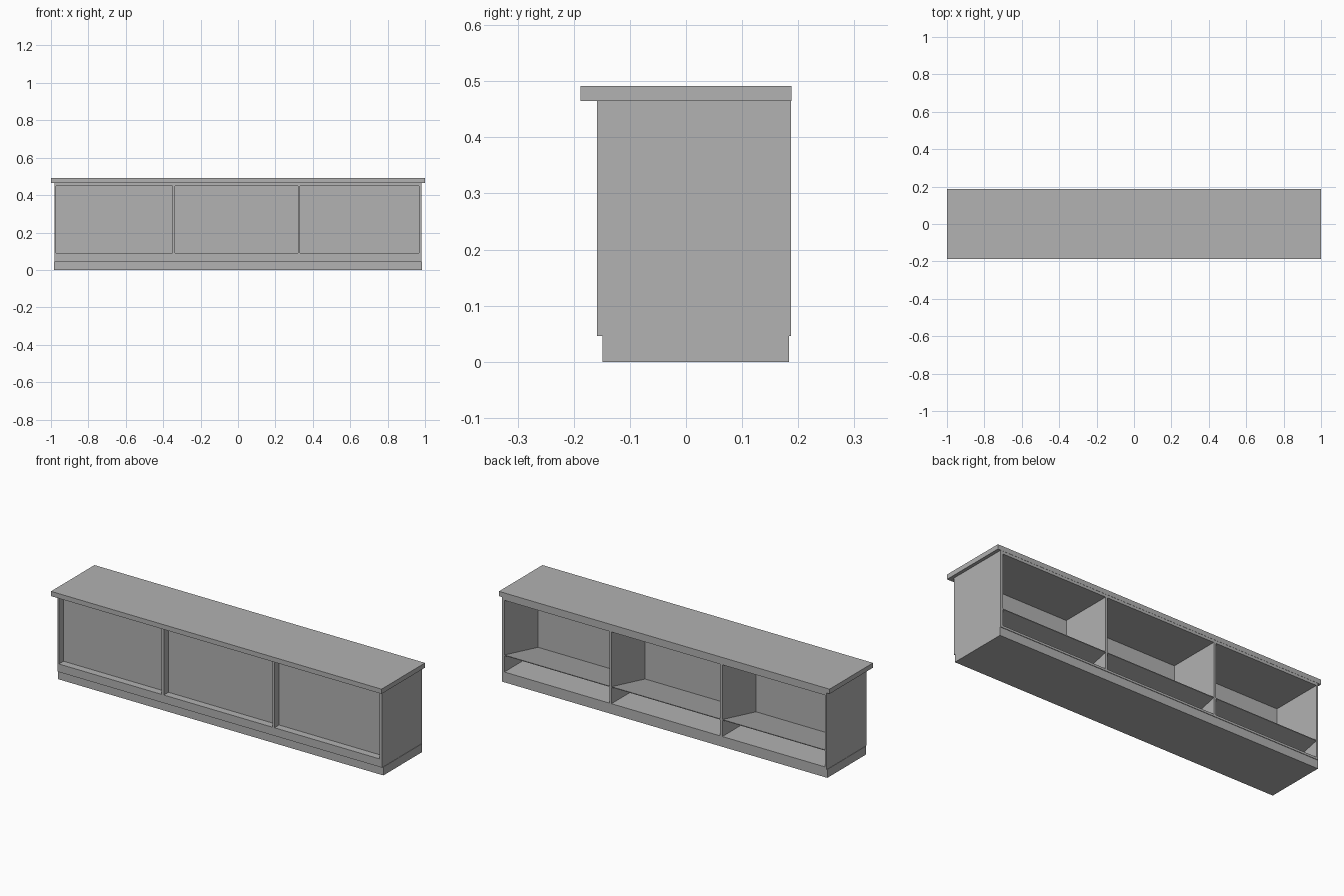
import bpy

cube = bpy.data.objects.get("Cube")
if cube:
    bpy.data.objects.remove(cube, do_unlink=True)

grey = bpy.data.materials.new("plain_grey")
grey.use_nodes = True
colour = (0.445, 0.445, 0.445, 1)
grey.diffuse_color = colour
grey.node_tree.nodes["Principled BSDF"].inputs["Base Color"].default_value = colour


def prism(name, x, profile):
    """Extrude a (y, z) profile between two x positions."""
    n = len(profile)
    verts = [(px, y, z) for px in x for y, z in profile]
    faces = [tuple(range(n))[::-1], tuple(range(n, 2 * n))]
    faces += [(i, (i + 1) % n, n + (i + 1) % n, n + i) for i in range(n)]
    mesh = bpy.data.meshes.new(name)
    mesh.from_pydata(verts, [], faces)
    mesh.materials.append(grey)
    obj = bpy.data.objects.new(name, mesh)
    bpy.context.collection.objects.link(obj)
    return obj


def box(name, x, y, z):
    return prism(name, x, [(y[0], z[0]), (y[1], z[0]), (y[1], z[1]), (y[0], z[1])])


FRONT, BACK = -0.159, 0.187
PANEL = (-0.119, -0.104)
FLOOR, RAIL, CEILING = 0.058, 0.09, 0.45

# Plinth, worktop and the decks closing the carcass
box("plinth", (-0.984, 0.984), (-0.149, 0.184), (0, 0.046))
box("worktop", (-1, 1), (-0.188, 0.188), (0.465, 0.491))
box("ceiling_board", (-0.972, 0.968), (FRONT, BACK), (CEILING, 0.465))
box("floor_board", (-0.972, 0.968), (FRONT, BACK), (0.046, FLOOR))
box("front_bottom_rail", (-0.972, 0.968), (FRONT, PANEL[1]), (FLOOR, RAIL))

# Upright boards
uprights = {
    "right_side": (-0.982, -0.972),
    "right_divider": (-0.351, -0.337),
    "left_divider": (0.32, 0.332),
    "left_side": (0.968, 0.982),
}
for name, x in uprights.items():
    lower, upper = (0.046, 0.465) if "side" in name else (FLOOR, CEILING)
    box(name, x, (FRONT, BACK), (lower, upper))

# Each bay has a recessed front panel and a shelf sloping down to the front
spans = list(uprights.values())
for label, first, second in zip(("right", "middle", "left"), spans, spans[1:]):
    x = (first[1], second[0])
    box(label + "_front_panel", x, PANEL, (RAIL, CEILING))
    prism(label + "_sloped_shelf", x,
          [(PANEL[1], 0.078), (BACK, 0.147), (BACK, 0.151), (PANEL[1], 0.082)])
